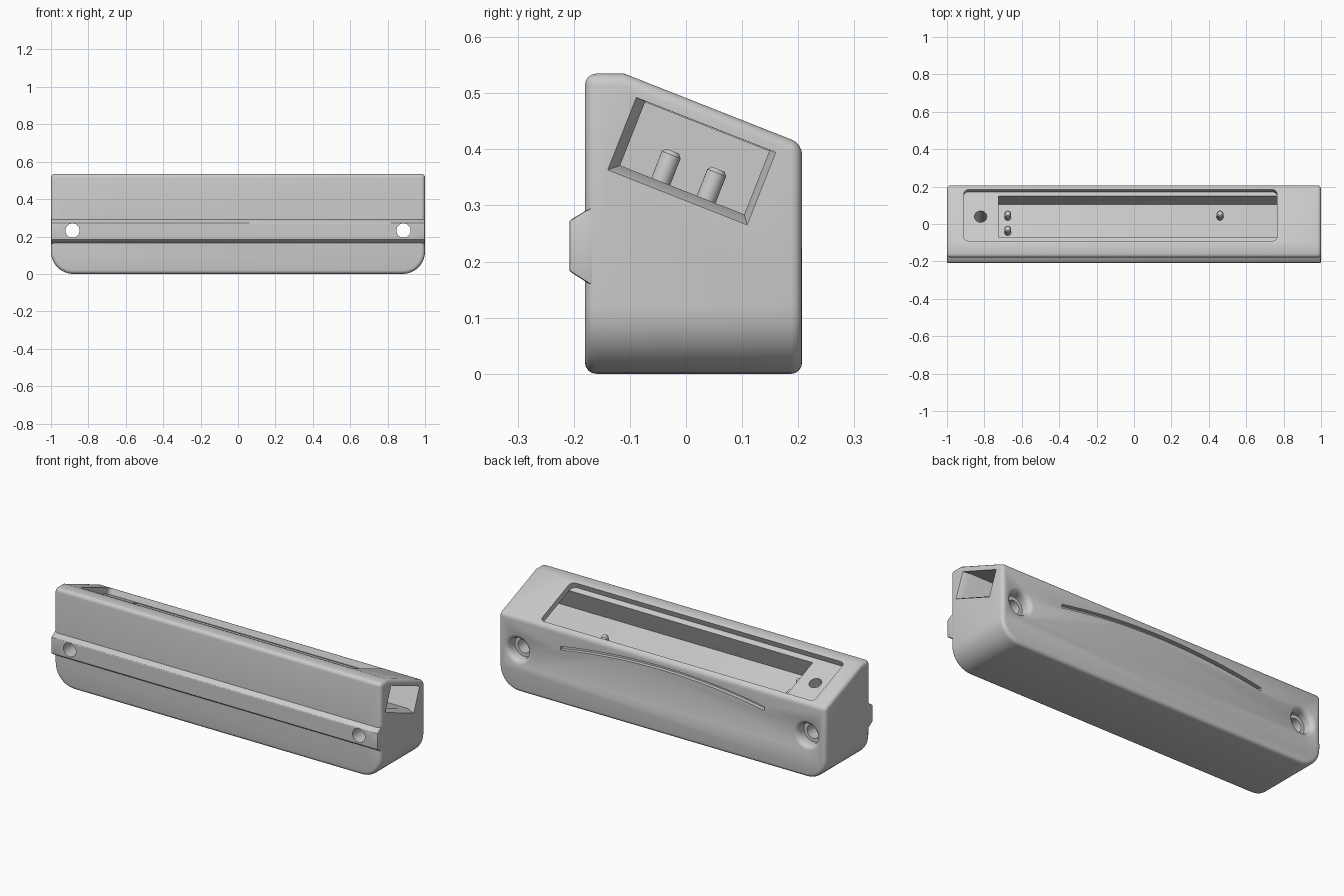
import bpy, bmesh, math
from mathutils import Matrix, Vector

if "Cube" in bpy.data.objects:
    bpy.data.objects.remove(bpy.data.objects["Cube"])

grey = bpy.data.materials.new("light_grey")
grey.diffuse_color = (0.6, 0.6, 0.6, 1)
grey.use_nodes = True
grey.node_tree.nodes["Principled BSDF"].inputs["Base Color"].default_value = grey.diffuse_color

# local frame of the sloped top: x along the length, y down the slope, z outward
TILT = math.atan2(-0.125, 0.317)
SLOPE = Matrix.Translation((0, -0.11, 0.535)) @ Matrix.Rotation(TILT, 4, 'X')


def loft(name, rings, matrix=Matrix()):
    """Closed solid through a list of equal-sized point rings."""
    bm = bmesh.new()
    vs = [[bm.verts.new(matrix @ Vector(p)) for p in ring] for ring in rings]
    n = len(vs[0])
    for a, b in zip(vs, vs[1:]):
        for i in range(n):
            j = (i + 1) % n
            bm.faces.new((a[i], a[j], b[j], b[i]))
    bm.faces.new(vs[0])
    bm.faces.new(vs[-1][::-1])
    bmesh.ops.recalc_face_normals(bm, faces=bm.faces)
    me = bpy.data.meshes.new(name)
    bm.to_mesh(me)
    bm.free()
    me.materials.append(grey)
    ob = bpy.data.objects.new(name, me)
    bpy.context.collection.objects.link(ob)
    return ob


def prism(name, pts, x0, x1, matrix=Matrix()):
    return loft(name, [[(x, y, z) for y, z in pts] for x in (x0, x1)], matrix)


def lathe(name, profile, matrix, n=32):
    turn = [2 * math.pi * i / n for i in range(n)]
    return loft(name, [[(r * math.cos(t), r * math.sin(t), h) for t in turn]
                       for r, h in profile], matrix)


def apply(ob, mod):
    bpy.context.view_layer.objects.active = ob
    bpy.ops.object.modifier_apply(modifier=mod.name)


def round_edges(ob, width, segments):
    m = ob.modifiers.new("round", 'BEVEL')
    m.width, m.segments = width, segments
    m.limit_method, m.angle_limit = 'ANGLE', math.radians(35)
    m.use_clamp_overlap = False
    apply(ob, m)


def cut(ob, cutter, keep=False):
    m = ob.modifiers.new("cut", 'BOOLEAN')
    m.operation, m.solver, m.object = 'DIFFERENCE', 'EXACT', cutter
    apply(ob, m)
    if not keep:
        bpy.data.objects.remove(cutter)


# body with sloped top and large rounded lower corners
body = prism("body", [(-0.18, 0), (0.207, 0), (0.207, 0.41),
                      (-0.11, 0.535), (-0.18, 0.535)], -1, 1)
bm = bmesh.new()
bm.from_mesh(body.data)
corners = [e for e in bm.edges
           if all(v.co.z < 0.01 for v in e.verts)
           and abs(e.verts[0].co.x - e.verts[1].co.x) < 0.01]
bmesh.ops.bevel(bm, geom=corners, offset=0.12, segments=10, profile=0.5,
                affect='EDGES')
bm.to_mesh(body.data)
bm.free()
round_edges(body, 0.02, 4)

# mounting rail along the front
rail = prism("front_rail", [(-0.165, 0.297), (-0.18, 0.290), (-0.208, 0.273),
                            (-0.208, 0.183), (-0.18, 0.165), (-0.165, 0.156)],
             -0.999, 0.999)
round_edges(rail, 0.004, 2)

# shallow recess in the sloped top, with rounded corners
X0, X1, V0, V1, R = -0.91, 0.765, 0.021, 0.316, 0.025
outline = []
for cx, cv, start in ((X1 - R, V1 - R, 0), (X0 + R, V1 - R, 90),
                      (X0 + R, V0 + R, 180), (X1 - R, V0 + R, 270)):
    for k in range(6):
        t = math.radians(start + 18 * k)
        outline.append((cx + R * math.cos(t), cv + R * math.sin(t)))
cut(body, loft("recess_cutter", [[(x, v, w) for x, v in outline]
                                 for w in (-0.033, 0.12)], SLOPE))

# deep channel that opens through the right end with a flared mouth
cavity = [(0.053, -0.155), (0.291, -0.155), (0.291, -0.032), (0.053, -0.032)]
cut(body, prism("channel_cutter", cavity, -0.725, 1.05, SLOPE))
flare = [(0.035, -0.171), (0.303, -0.171), (0.303, -0.0318), (0.035, -0.0318)]
inner = [(0.0535, -0.1545), (0.2905, -0.1545), (0.2905, -0.0325), (0.0535, -0.0325)]
cut(body, loft("mouth_cutter", [[(x, v, w) for v, w in ring] for x, ring in
                                ((0.965, inner), (1.001, flare), (1.05, flare))],
               SLOPE))

# cable hole in the recess floor
cut(body, lathe("cable_cutter", [(0.033, -0.2), (0.033, 0.05)],
                SLOPE @ Matrix.Translation((-0.82, 0.174, 0))))

# screw holes, counterbored with a soft rim at the back
screw = [(0.038, -0.3), (0.038, 0.15), (0.058, 0.15), (0.058, 0.18),
         (0.062, 0.194), (0.071, 0.203), (0.084, 0.208), (0.084, 0.3)]
for side in (-1, 1):
    place = (Matrix.Translation((side * 0.885, 0, 0.232))
             @ Matrix.Rotation(-math.pi / 2, 4, 'X'))
    cutter = lathe("screw_cutter", screw, place, 40)
    cut(rail, cutter, keep=True)
    cut(body, cutter)

# curved groove on the back
rings = []
for i in range(25):
    s = i / 12 - 1
    z = 0.31 + 0.055 * (1 - s * s)
    rings.append([(0.625 * s, y, z + d) for y, d in
                  ((0.185, -0.01), (0.25, -0.01), (0.25, 0.01), (0.185, 0.01))])
cut(body, loft("groove_cutter", rings))

# locating pins on the channel floor
pins = [lathe("locating_pin", [(0.018, 0), (0.018, 0.053), (0.012, 0.06)],
              SLOPE @ Matrix.Translation((x, v, -0.157)), 24)
        for x, v in ((-0.675, 0.131), (-0.675, 0.218), (0.46, 0.218))]

# smooth shading with sharp edges kept
bpy.ops.object.select_all(action='DESELECT')
for ob in [body, rail] + pins:
    ob.select_set(True)
bpy.context.view_layer.objects.active = body
bpy.ops.object.shade_smooth_by_angle(angle=math.radians(30))
